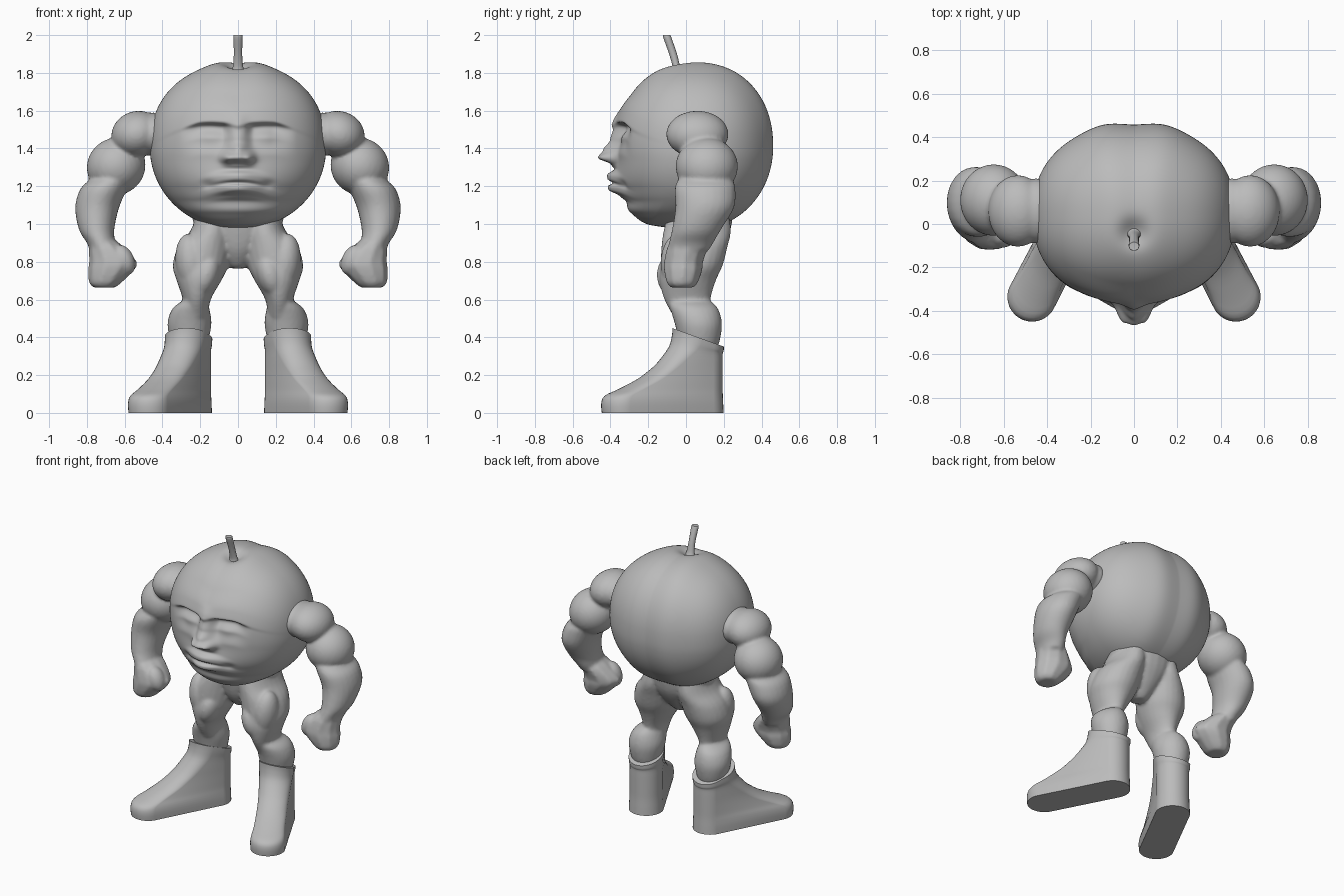
import bpy, bmesh, math
from mathutils import Matrix, Vector, Euler

if "Cube" in bpy.data.objects:
    bpy.data.objects.remove(bpy.data.objects["Cube"])

grey = bpy.data.materials.new("plain_grey")
grey.diffuse_color = (0.5, 0.5, 0.5, 1)
grey.use_nodes = True
grey.node_tree.nodes["Principled BSDF"].inputs["Base Color"].default_value = grey.diffuse_color


def finish(bm, name, mirror=False, angle=50, blend=0, soften=0):
    """Make an object; blend is a voxel size that fuses overlapping muscles."""
    bmesh.ops.recalc_face_normals(bm, faces=bm.faces)
    me = bpy.data.meshes.new(name)
    bm.to_mesh(me)
    bm.free()
    ob = bpy.data.objects.new(name, me)
    bpy.context.collection.objects.link(ob)
    me.materials.append(grey)
    bpy.ops.object.select_all(action='DESELECT')
    ob.select_set(True)
    bpy.context.view_layer.objects.active = ob
    bpy.ops.object.shade_smooth_by_angle(angle=math.radians(angle))
    if mirror:
        m = ob.modifiers.new("mirror", 'MIRROR')
        m.use_mirror_merge = False
    if blend:
        m = ob.modifiers.new("fuse", 'REMESH')
        m.mode = 'VOXEL'
        m.voxel_size = blend
        m.use_smooth_shade = True
    if soften:
        m = ob.modifiers.new("soften", 'SMOOTH')
        m.factor = 0.5
        m.iterations = soften
    return ob


def smooth_rows(rows, steps=4):
    """Catmull-Rom interpolation between rows of section values."""
    out = []
    for i in range(len(rows) - 1):
        p = [rows[max(i - 1, 0)], rows[i], rows[i + 1], rows[min(i + 2, len(rows) - 1)]]
        for s in range(steps):
            t = s / steps
            out.append([0.5 * (2 * b + (c - a) * t + (2 * a - 5 * b + 4 * c - d) * t * t
                               + (3 * b - a - 3 * c + d) * t ** 3) for a, b, c, d in zip(*p)])
    return out + [list(rows[-1])]


def skin(bm, rings):
    loops = [[bm.verts.new(c) for c in r] for r in rings]
    n = len(loops[0])
    for a, b in zip(loops, loops[1:]):
        for k in range(n):
            bm.faces.new((a[k], a[(k + 1) % n], b[(k + 1) % n], b[k]))
    bm.faces.new(loops[0][::-1])
    bm.faces.new(loops[-1])


def loft(bm, rows, n=24):
    """Rows hold z, x min, x max, y min, y max of oval sections."""
    skin(bm, [[((x0 + x1) / 2 + (x1 - x0) / 2 * math.cos(2 * math.pi * k / n),
                (y0 + y1) / 2 + (y1 - y0) / 2 * math.sin(2 * math.pi * k / n), z)
               for k in range(n)] for z, x0, x1, y0, y1 in smooth_rows(rows)])


def ball(bm, centre, radii, rot=(0, 0, 0)):
    mat = (Matrix.Translation(centre) @ Euler([math.radians(a) for a in rot]).to_matrix().to_4x4()
           @ Matrix.Diagonal((*radii, 1)))
    bmesh.ops.create_uvsphere(bm, u_segments=28, v_segments=18, radius=1, matrix=mat)


def lerp(z, pts):
    if z <= pts[0][0]:
        return pts[0][1]
    for (a, u), (b, v) in zip(pts, pts[1:]):
        if z <= b:
            t = (z - a) / (b - a)
            return u + (v - u) * t * t * (3 - 2 * t)
    return pts[-1][1]


def bump(d, w):
    return math.exp(-(d / w) ** 2)


JAW = [(.96, .05), (1.0, .1), (1.06, .085), (1.13, .045), (1.2, .03), (1.36, 0)]
NOSE = [(1.285, 0), (1.315, .03), (1.35, .105), (1.39, .075), (1.445, .038), (1.5, .027),
        (1.54, .016), (1.62, 0)]
LIPS = [(1.12, 0), (1.15, .012), (1.18, .05), (1.2, .042), (1.218, 0), (1.236, .03),
        (1.262, .035), (1.295, 0)]
SOCKET = [(-.17, 0), (-.08, .022), (-.025, .042), (-.01, .038), (.012, 0)]
BROW = [(-.015, 0), (.012, .02), (.07, .018), (.18, 0)]


def face_relief(x, z):
    """How far the face stands out toward the front."""
    ax = abs(x)
    f = lerp(z, JAW) * bump(x, .36)
    f += lerp(z, NOSE) * bump(x, lerp(z, [(1.33, .062), (1.5, .045)]))
    f += .045 * bump(ax - .06, .028) * bump(z - 1.35, .03)
    f += .028 * bump(x, .14) * bump(z - 1.22, .07)
    f += lerp(z + .8 * x * x, LIPS) * bump(x, .11)
    f -= .012 * bump(ax - .16, .035) * bump(z - 1.21, .022)
    brow_z = 1.53 - .7 * (ax - .15) ** 2 - .15 * max(0, ax - .2)
    f -= lerp(z - brow_z, SOCKET) * lerp(ax, [(.03, 0), (.085, 1), (.17, 1), (.31, 0)])
    f += lerp(z - brow_z, BROW) * bump(x, .27)
    f += .012 * bump(ax - .15, .06) * bump(z - 1.46, .035)
    return f


# Round fruit body with the face pressed into its front
bm = bmesh.new()
bmesh.ops.create_cube(bm, size=2)
bmesh.ops.subdivide_edges(bm, edges=bm.edges[:], cuts=89, use_grid_fill=True)
for v in bm.verts:
    d = Vector([math.tan(c * math.pi / 4) for c in v.co]).normalized()
    n = 2.04 + .16 * min(1, max(0, d.z * 3 + .5))
    h = (abs(d.x) ** 2.25 + abs(d.y) ** 2.25) ** (1 / 2.25)
    d = d / (h ** n + abs(d.z) ** n) ** (1 / n)
    x, y, z = .467 * d.x, .045 + .41 * d.y, 1.41 + .44 * d.z
    ax = abs(x)
    if d.y < 0:
        y -= face_relief(x, z) * min(1, -d.y / .35)
    else:
        y += .014 * bump(ax - .14, .1) * min(1, d.y / .5)
    if d.z > 0:
        z += .012 * bump(ax - .11, .09) * d.z ** 4
        z -= .04 * bump(math.hypot(x, y + .04), .06)
    v.co = (x, y, z)
finish(bm, "body", angle=180, soften=3)

# Stem
bm = bmesh.new()
loft(bm, [(1.79, -.05, .05, -.085, .01), (1.82, -.03, .03, -.07, -.025),
          (1.9, -.022, .022, -.09, -.047), (1.99, -.025, .025, -.122, -.078),
          (2.0, -.02, .02, -.118, -.084)], 14)
finish(bm, "stem")

# Arms: shoulder, upper arm, forearm and fist fused together
bm = bmesh.new()
ball(bm, (.535, .06, 1.475), (.138, .165, .122), (0, 20, 0))
ball(bm, (.45, .06, 1.475), (.13, .15, .115))
ball(bm, (.645, .11, 1.305), (.158, .165, .15), (0, 35, 0))
loft(bm, [(1.27, .57, .74, -.01, .22), (1.23, .57, .79, -.045, .25),
          (1.18, .59, .838, -.06, .262), (1.085, .63, .862, -.056, .254),
          (.97, .655, .842, -.074, .185), (.9, .65, .8, -.09, .145), (.86, .65, .785, -.09, .12)])
loft(bm, [(.92, .66, .775, -.06, .1), (.885, .61, .79, -.1, .12), (.8, .535, .79, -.12, .095),
          (.755, .55, .795, -.12, .09), (.69, .615, .79, -.105, .065), (.663, .65, .765, -.08, .04)], 10)
ball(bm, (.605, -.05, .81), (.055, .06, .085), (0, 25, 0))
finish(bm, "arm", True, blend=.011, soften=4)

# Legs: hips, thigh muscles, knee and calf fused together
bm = bmesh.new()
loft(bm, [(.765, -.035, .035, .0, .09), (.79, -.07, .07, -.03, .12), (.86, -.13, .13, -.075, .18),
          (.95, -.21, .21, -.1, .23), (1.05, -.25, .25, -.115, .25)])
loft(bm, [(1.04, .04, .22, -.1, .23), (.96, .03, .255, -.12, .238), (.88, .03, .318, -.13, .22),
          (.78, .05, .345, -.135, .194), (.7, .088, .325, -.14, .158), (.6, .144, .292, -.115, .13),
          (.5, .16, .28, -.06, .13)])
ball(bm, (.245, -.04, .79), (.085, .095, .16), (0, 8, 0))
ball(bm, (.17, -.06, .73), (.07, .095, .12), (0, -18, 0))
loft(bm, [(.6, .165, .28, -.1, .12), (.555, .152, .345, -.085, .168), (.48, .14, .373, -.062, .19),
          (.4, .152, .363, -.042, .183), (.32, .17, .34, -.02, .16)])
finish(bm, "hips_and_legs", True, blend=.011, soften=4)

# Boots: sections are heel circle joined to toe circle, along the turned-out foot
# Rows hold z, foot length, heel radius, toe radius, top slope
boot_rows = [(0, .475, .112, .111, 0), (.05, .475, .11, .114, 0), (.09, .462, .108, .108, 0),
             (.125, .39, .107, .1, 0), (.175, .285, .107, .098, 0), (.22, .215, .107, .098, 0),
             (.27, .15, .107, .102, 0), (.33, .08, .107, .108, .12), (.37, .055, .112, .113, .3),
             (.405, .05, .114, .114, .36)]
rings = []
for z, length, r0, r1, slope in smooth_rows(boot_rows, 3):
    ring = []
    for k in range(32):
        a = 2 * math.pi * (k + .5) / 32
        c, s = math.cos(a), math.sin(a)
        t, w = (length + r1 * c, r1 * s) if c > 0 else (r0 * c, r0 * s)
        x, y = .25 + .46 * t + .888 * w, .087 - .888 * t + .46 * w
        ring.append((x, y, z - slope * (y - .05)))
    rings.append(ring)
bm = bmesh.new()
skin(bm, rings)
finish(bm, "boot", True)
